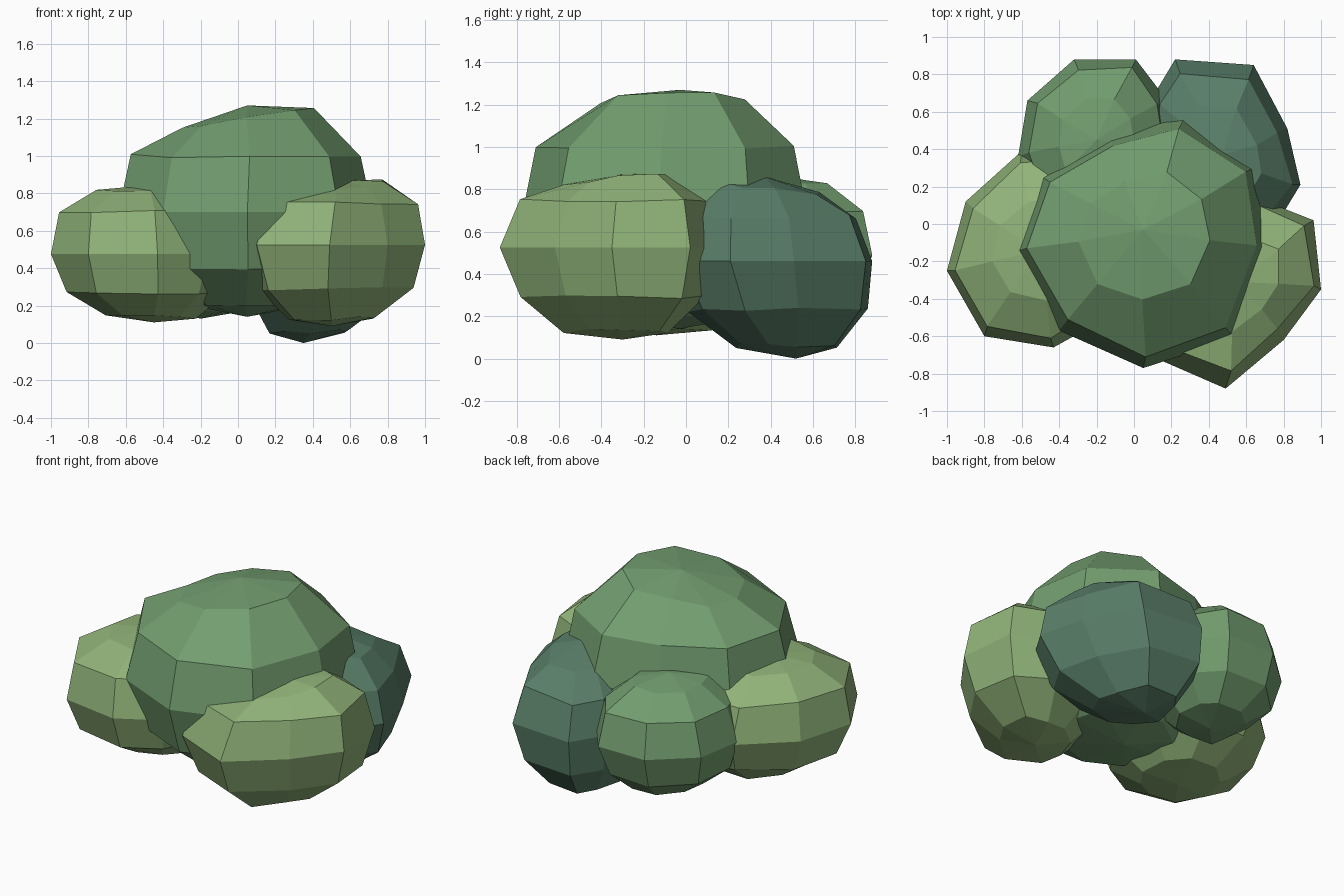
import bpy, bmesh, random

if "Cube" in bpy.data.objects:
    bpy.data.objects.remove(bpy.data.objects["Cube"])

random.seed(4)


def material(name, rgb):
    mat = bpy.data.materials.new(name)
    mat.diffuse_color = (*rgb, 1)
    mat.use_nodes = True
    mat.node_tree.nodes["Principled BSDF"].inputs["Base Color"].default_value = mat.diffuse_color
    return mat


def clump(name, mat, centre, outline, rings, bottom, top, lean=(0, 0), low=(0, 0), high=(0, 0)):
    """Faceted leaf clump: a nine-sided outline scaled about its centre at each ring (z, scale).
    low / high shift the bottom and top caps sideways, lean tilts the top ring."""
    cx, cy = centre
    mid = len(rings) // 2
    bm = bmesh.new()
    loops = []
    for i, (z, s) in enumerate(rings):
        ox, oy = low if i < mid else high
        w = abs(i - mid) / (mid + 1)
        loop = []
        for x, y in outline:
            px, py = cx + (x - cx) * s + ox * w, cy + (y - cy) * s + oy * w
            pz = z
            if s < 1:  # slight hand-made unevenness away from the equator
                px += random.uniform(-0.012, 0.012)
                py += random.uniform(-0.012, 0.012)
                pz += random.uniform(-0.01, 0.01)
            if i == len(rings) - 1:
                pz += lean[0] * (px - cx) + lean[1] * (py - cy)
            loop.append(bm.verts.new((px, py, max(pz, 0))))
        loops.append(loop)
    n = len(outline)
    for a, b in zip(loops, loops[1:]):
        for k in range(n):
            j = (k + 1) % n
            bm.faces.new((a[k], a[j], b[j], b[k]))
    for loop, z, off in ((loops[0], bottom, low), (loops[-1], top, high)):
        pole = bm.verts.new((cx + off[0], cy + off[1], z))
        for k in range(n):
            bm.faces.new((loop[k], loop[(k + 1) % n], pole))
    bmesh.ops.recalc_face_normals(bm, faces=bm.faces)
    mesh = bpy.data.meshes.new(name)
    bm.to_mesh(mesh)
    bm.free()
    mesh.materials.append(mat)
    bpy.context.collection.objects.link(bpy.data.objects.new(name, mesh))


green = material("leaf_green", (0.17, 0.34, 0.16))
light = material("leaf_light", (0.28, 0.45, 0.19))
deep = material("leaf_deep", (0.10, 0.21, 0.14))

# Large central clump
clump("main_clump", green, (0.05, -0.03),
      [(0.05, -0.77), (0.54, -0.61), (0.72, -0.13), (0.65, 0.30), (0.27, 0.57),
       (-0.13, 0.47), (-0.49, 0.25), (-0.64, -0.15), (-0.40, -0.57)],
      [(0.20, 0.5), (0.40, 0.87), (0.70, 1), (1.0, 0.91), (1.21, 0.52)],
      0.14, 1.27, lean=(0.15, 0.02))

# Front right clump
clump("front_right_clump", light, (0.50, -0.36),
      [(0.49, -0.88), (0.80, -0.62), (1.0, -0.35), (0.96, 0.02), (0.68, 0.13),
       (0.38, 0.10), (0.12, -0.08), (0.04, -0.40), (0.10, -0.71)],
      [(0.13, 0.48), (0.29, 0.87), (0.525, 1), (0.75, 0.87), (0.83, 0.5)],
      0.09, 0.87, lean=(0.12, 0.08), low=(0, 0.06), high=(0.05, 0.05))

# Left clump
clump("left_clump", light, (-0.45, -0.14),
      [(-0.43, -0.66), (-0.80, -0.60), (-1.0, -0.25), (-0.90, 0.12), (-0.60, 0.39),
       (-0.25, 0.40), (-0.03, 0.12), (0.0, -0.25), (-0.16, -0.51)],
      [(0.14, 0.48), (0.27, 0.86), (0.475, 1), (0.70, 0.89), (0.81, 0.5)],
      0.11, 0.84, high=(-0.06, 0))

# Back left clump
clump("back_left_clump", green, (-0.20, 0.45),
      [(-0.32, 0.88), (0.01, 0.88), (0.17, 0.67), (0.20, 0.40), (0.05, 0.12),
       (-0.25, 0.02), (-0.52, 0.10), (-0.62, 0.36), (-0.57, 0.66)],
      [(0.17, 0.5), (0.30, 0.87), (0.49, 1), (0.70, 0.88), (0.82, 0.5)],
      0.13, 0.86)

# Back right clump
clump("back_right_clump", deep, (0.47, 0.42),
      [(0.22, 0.88), (0.64, 0.85), (0.82, 0.51), (0.89, 0.21), (0.75, -0.02),
       (0.45, -0.08), (0.18, 0.02), (0.05, 0.28), (0.10, 0.68)],
      [(0.06, 0.5), (0.23, 0.87), (0.46, 1), (0.67, 0.87), (0.80, 0.52)],
      0.0, 0.86, lean=(0, -0.1), low=(-0.12, 0.10), high=(0, -0.05))
